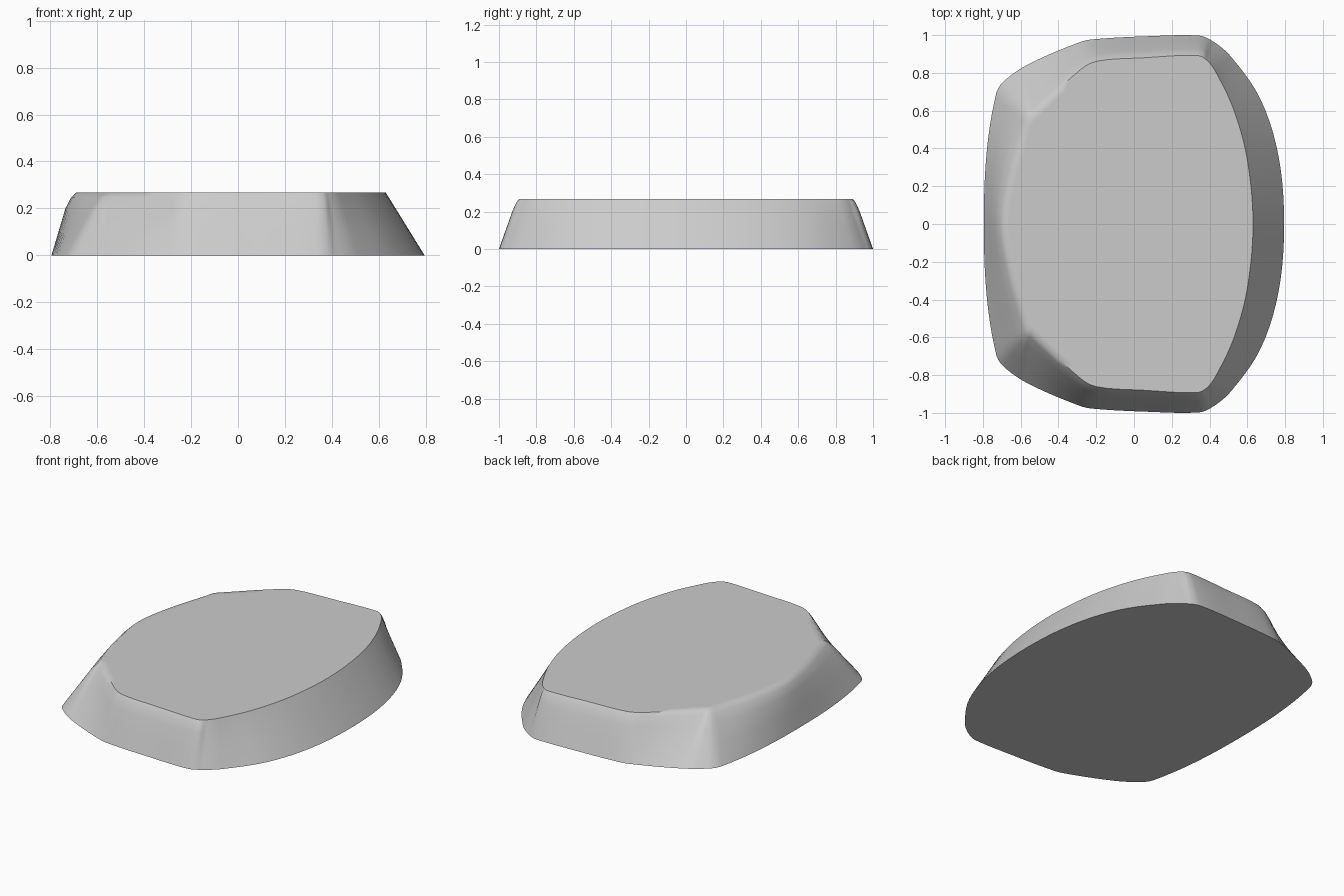
import bpy
import bmesh
import math
from mathutils import Vector

cube = bpy.data.objects.get("Cube")
if cube:
    bpy.data.objects.remove(cube, do_unlink=True)

HEIGHT = 0.267
STEPS = 5

# Half outlines from the right tip, around the side, to the left tip
BASE_HALF = [(.795, 0), (.765, .36), (.67, .66), (.51, .89), (.41, .972),
             (.34, .998), (.05, .993), (-.19, .98), (-.28, .965),
             (-.56, .845), (-.69, .755), (-.73, .69), (-.78, .38), (-.795, 0)]
TOP_HALF = [(.63, 0), (.6, .34), (.53, .6), (.43, .81), (.38, .872),
            (.33, .893), (.05, .88), (-.19, .863), (-.28, .82),
            (-.54, .578), (-.56, .555), (-.575, .5), (-.65, .25), (-.69, 0)]


def full_outline(half):
    """Mirror a half outline across y to a closed loop."""
    points = [Vector(p) for p in half]
    return points + [Vector((p.x, -p.y)) for p in reversed(points[1:-1])]


def smooth_outline(points):
    """Closed curve through the points, tangents scaled to each chord."""
    count = len(points)
    tangents = [(points[(i + 1) % count] - points[i - 1]).normalized()
                for i in range(count)]
    result = []
    for i, start in enumerate(points):
        j = (i + 1) % count
        end = points[j]
        chord = (end - start).length
        for step in range(STEPS):
            t = step / STEPS
            blend = t * t * (3 - 2 * t)
            leave = t * (1 - t) ** 2 * chord
            arrive = t * t * (t - 1) * chord
            result.append(start.lerp(end, blend)
                          + tangents[i] * leave + tangents[j] * arrive)
    return result


def wall_bulge(point):
    """Walls are straight on the right and rounder towards the left."""
    if point.x > 0.4:
        return 0.0
    return 0.5 if point.x > -0.6 else 1.0


base = smooth_outline(full_outline(BASE_HALF))
top = smooth_outline(full_outline(TOP_HALF))

# Sloping wall as stacked rings: height fraction and outward bulge
bm = bmesh.new()
rings = []
for level, bulge in [(0, 0), (.4, .01), (.75, .019), (.92, .014), (1, 0)]:
    ring = []
    for low, high in zip(base, top):
        p = low.lerp(high, level) + low.normalized() * bulge * wall_bulge(low)
        ring.append(bm.verts.new((p.x, p.y, HEIGHT * level)))
    rings.append(ring)

# Narrow flat rim inside the top edge
rings.append([bm.verts.new((p.x * .96, p.y * .96, HEIGHT)) for p in top])

for lower, upper in zip(rings, rings[1:]):
    for i in range(len(lower)):
        j = (i + 1) % len(lower)
        bm.faces.new((lower[i], lower[j], upper[j], upper[i]))

# Flat bottom and top
bm.faces.new(list(reversed(rings[0])))
bm.faces.new(rings[-1])
bmesh.ops.recalc_face_normals(bm, faces=bm.faces)

mesh = bpy.data.meshes.new("sloped_block")
bm.to_mesh(mesh)
bm.free()
block = bpy.data.objects.new("sloped_block", mesh)
bpy.context.collection.objects.link(block)

# Plain grey
grey = bpy.data.materials.new("light_grey")
grey.use_nodes = True
colour = (.6, .6, .6, 1)
grey.diffuse_color = colour
for node in grey.node_tree.nodes:
    if node.type == "BSDF_PRINCIPLED":
        node.inputs["Base Color"].default_value = colour
mesh.materials.append(grey)

# Soft walls, sharp top and bottom edges
for other in bpy.context.selected_objects:
    other.select_set(False)
block.select_set(True)
bpy.context.view_layer.objects.active = block
bpy.ops.object.shade_smooth_by_angle(angle=math.radians(50))
